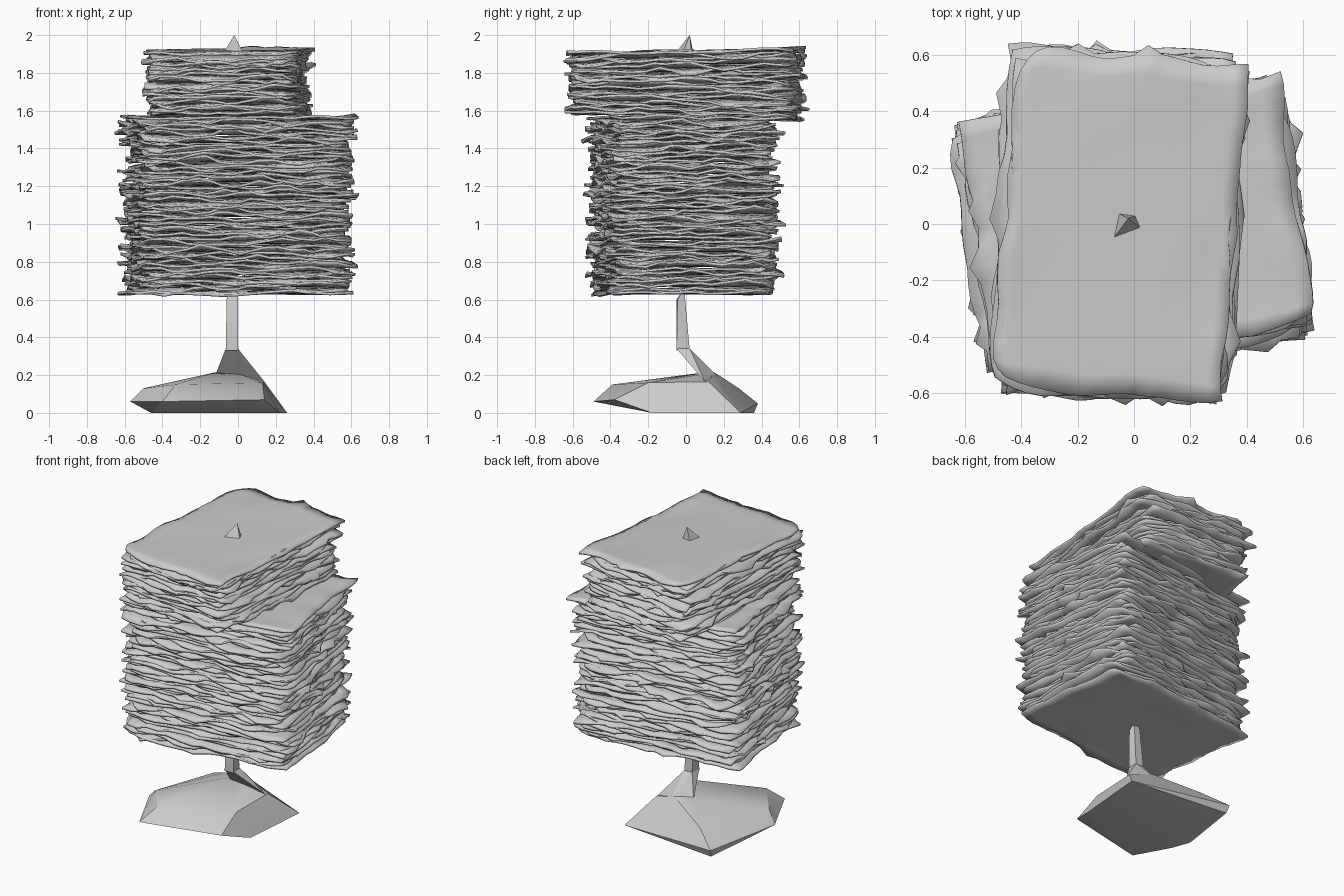
import bpy, bmesh, math, random
from mathutils import Vector, Matrix, noise

if "Cube" in bpy.data.objects:
    bpy.data.objects.remove(bpy.data.objects["Cube"])

random.seed(11)


def finish(name, bm, angle=35):
    mesh = bpy.data.meshes.new(name)
    bm.to_mesh(mesh)
    bm.free()
    ob = bpy.data.objects.new(name, mesh)
    bpy.context.collection.objects.link(ob)
    bpy.ops.object.select_all(action='DESELECT')
    ob.select_set(True)
    bpy.context.view_layer.objects.active = ob
    bpy.ops.object.shade_smooth_by_angle(angle=math.radians(angle))
    return ob


def hull(name, points, angle=25):
    bm = bmesh.new()
    for p in points:
        bm.verts.new(p)
    bmesh.ops.convex_hull(bm, input=bm.verts)
    loose = [v for v in bm.verts if not v.link_faces]
    bmesh.ops.delete(bm, geom=loose, context='VERTS')
    bmesh.ops.recalc_face_normals(bm, faces=bm.faces)
    return finish(name, bm, angle)


def add_sheet(bm, size, centre, z, turn, calm, slope):
    """One crumpled sheet: a grid with ragged outline and wavy edges."""
    res = bmesh.ops.create_grid(bm, x_segments=16, y_segments=16, size=1)
    seed = Vector((random.uniform(-50, 50), random.uniform(-50, 50), z * 9))
    rot = Matrix.Rotation(turn, 3, 'Z')
    cut = [random.choice((0.0, 0.03, 0.06, 0.09)) for _ in range(4)]
    for v in res['verts']:
        u, w = v.co.x, v.co.y
        edge = max(abs(u), abs(w)) ** 4
        # soften the corners
        corner = (abs(u) * abs(w)) ** 6
        pull = 1 - cut[(u > 0) * 2 + (w > 0)] * corner
        p = Vector((u * size[0] / 2 * pull, w * size[1] / 2 * pull, 0))
        n = noise.noise_vector(p * 5 + seed)
        p.x += n.x * 0.035 * edge
        p.y += n.y * 0.035 * edge
        p = rot @ p
        p.z = z + n.z * (0.004 + 0.032 * edge) * calm + slope * p.y
        if edge > 0.99:
            p.z += random.uniform(-0.007, 0.007) * calm
            if random.random() < 0.05 and corner < 0.3:
                p += Vector((u * 0.03, w * 0.03, 0))
        v.co = p + Vector((centre[0], centre[1], 0))


def bundle(name, z0, z1, count, size, centre, lean, spread, slope0, slope1):
    bm = bmesh.new()
    for i in range(count):
        t = i / (count - 1)
        c = [k + random.uniform(-0.018, 0.018) for k in centre]
        s = [k + random.uniform(-0.035, 0.03) for k in size]
        calm = 0.6 if i in (0, count - 1) else 1
        add_sheet(bm, s, c, z0 + (z1 - z0) * t,
                  math.radians(lean + random.uniform(-spread, spread)),
                  calm, slope0 + (slope1 - slope0) * t)
    ob = finish(name, bm)
    mod = ob.modifiers.new("thickness", 'SOLIDIFY')
    mod.thickness = 0.014
    mod.offset = 0
    return ob


# paper: wide lower bundle turned one way, deep upper bundle the other
bundle("lower_papers", 0.635, 1.56, 46, (1.13, 0.87), (0.0, -0.015), 7.5, 3, 0, 0)
bundle("upper_papers", 1.575, 1.912, 18, (0.80, 1.2), (-0.06, 0.0), -3.5, 2.5, -0.03, 0.02)

# faceted stone base
hull("base", [
    (-0.46, -0.18, 0), (0.22, -0.18, 0), (0.26, 0.29, 0), (-0.44, 0.36, 0),
    (-0.57, -0.14, 0.06), (-0.4, -0.49, 0.06), (0.14, -0.38, 0.07), (-0.45, 0.38, 0.05),
    (-0.5, -0.18, 0.13), (-0.33, -0.39, 0.15), (0.13, -0.2, 0.16), (0.14, 0.12, 0.165),
    (-0.12, 0.1, 0.215), (-0.02, 0.15, 0.215), (-0.3, 0.28, 0.13)])

# slanted foot joining base and spike
hull("spike_foot", [
    (-0.12, 0.09, 0.2), (0.14, 0.1, 0.165), (0.0, 0.17, 0.19),
    (-0.065, -0.05, 0.34), (0.0, -0.05, 0.34), (0.0, 0.02, 0.34), (-0.06, 0.02, 0.34)])

# spike shaft and exposed tip
hull("spike", [
    (-0.065, -0.05, 0.33), (0.0, -0.05, 0.33), (0.0, 0.02, 0.33), (-0.06, 0.02, 0.33),
    (-0.06, -0.05, 0.6), (0.0, -0.045, 0.6), (-0.01, -0.01, 0.66), (-0.05, -0.01, 0.66)], 60)
hull("spike_tip", [
    (-0.08, -0.06, 1.9), (0.03, -0.02, 1.9), (0.01, 0.03, 1.9), (-0.06, 0.04, 1.9),
    (-0.02, 0.02, 2.0)])
